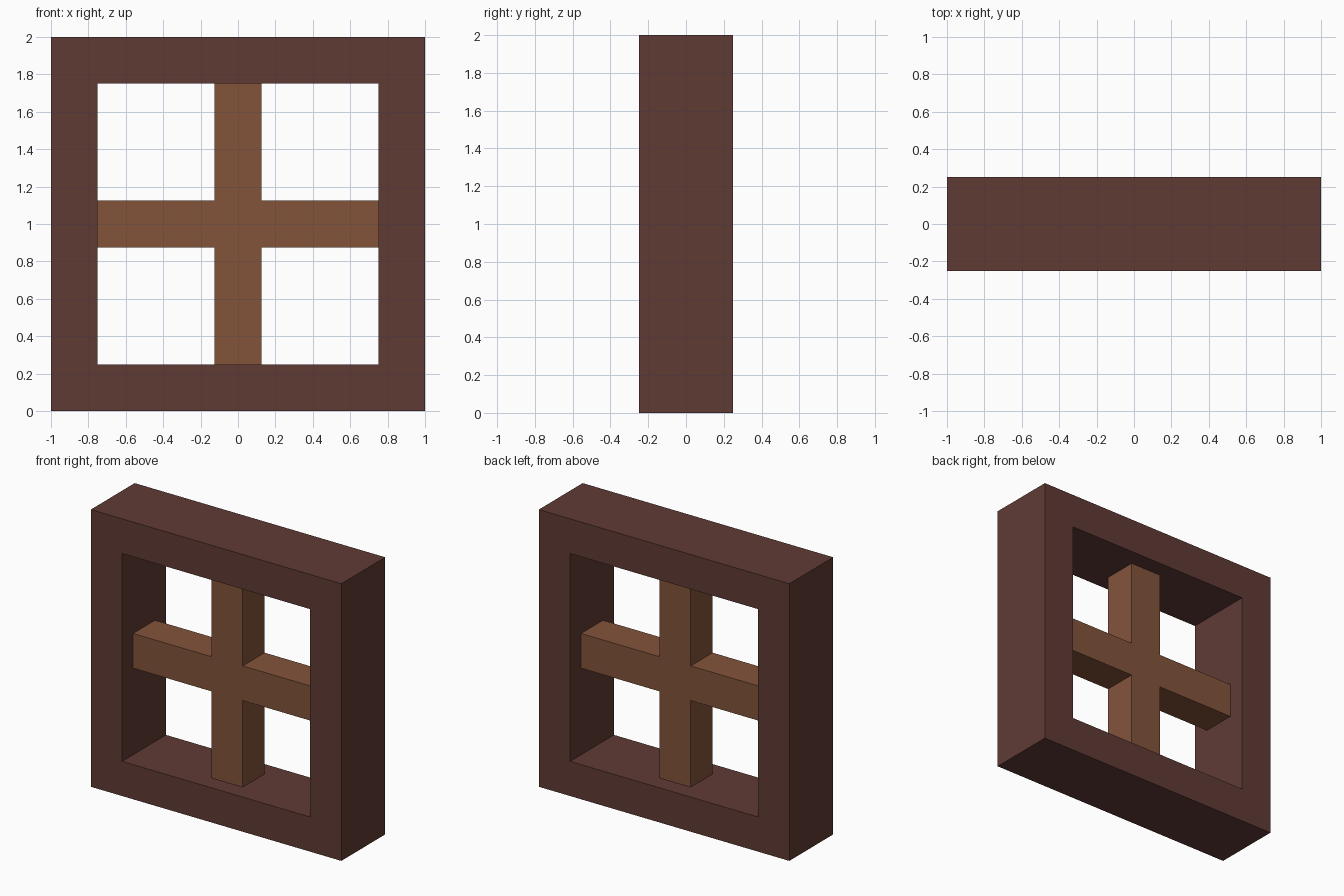
import bpy
import bmesh

cube = bpy.data.objects.get("Cube")
if cube:
    bpy.data.objects.remove(cube, do_unlink=True)

HALF = 1.0      # half the outer size
OPENING = 0.75  # half the opening
BAR = 0.125     # half the bar thickness
MID = 1.0       # height of the centre


def srgb(*rgb):
    return [((c / 255 + 0.055) / 1.055) ** 2.4 for c in rgb] + [1.0]


def make_material(name, color):
    mat = bpy.data.materials.new(name)
    mat.use_nodes = True
    mat.diffuse_color = color
    mat.node_tree.nodes["Principled BSDF"].inputs["Base Color"].default_value = color
    return mat


def extrude_cells(name, steps, keep, depth, mat):
    """Fill the kept cells of a 3 by 3 layout in xz and extrude them along y."""
    bm = bmesh.new()
    grid = [[bm.verts.new((x, -depth / 2, MID + z)) for z in steps] for x in steps]
    for i in range(3):
        for j in range(3):
            if keep(i, j):
                bm.faces.new((grid[i][j], grid[i + 1][j],
                              grid[i + 1][j + 1], grid[i][j + 1]))
    bmesh.ops.delete(bm, geom=[v for v in bm.verts if not v.link_faces], context='VERTS')
    extruded = bmesh.ops.extrude_face_region(bm, geom=bm.faces[:], use_keep_orig=True)
    moved = [g for g in extruded["geom"] if isinstance(g, bmesh.types.BMVert)]
    bmesh.ops.translate(bm, verts=moved, vec=(0, depth, 0))
    bmesh.ops.recalc_face_normals(bm, faces=bm.faces[:])
    mesh = bpy.data.meshes.new(name)
    bm.to_mesh(mesh)
    bm.free()
    mesh.materials.append(mat)
    obj = bpy.data.objects.new(name, mesh)
    bpy.context.collection.objects.link(obj)
    return obj


dark_wood = make_material("dark_wood", srgb(96, 59, 53))
light_wood = make_material("light_wood", srgb(131, 84, 59))

# Outer frame: every cell but the middle one
extrude_cells("window_frame", (-HALF, -OPENING, OPENING, HALF),
              lambda i, j: (i, j) != (1, 1), 0.5, dark_wood)

# Crossed bars: the middle row and column
extrude_cells("cross_bars", (-OPENING, -BAR, BAR, OPENING),
              lambda i, j: 1 in (i, j), 2 * BAR, light_wood)
